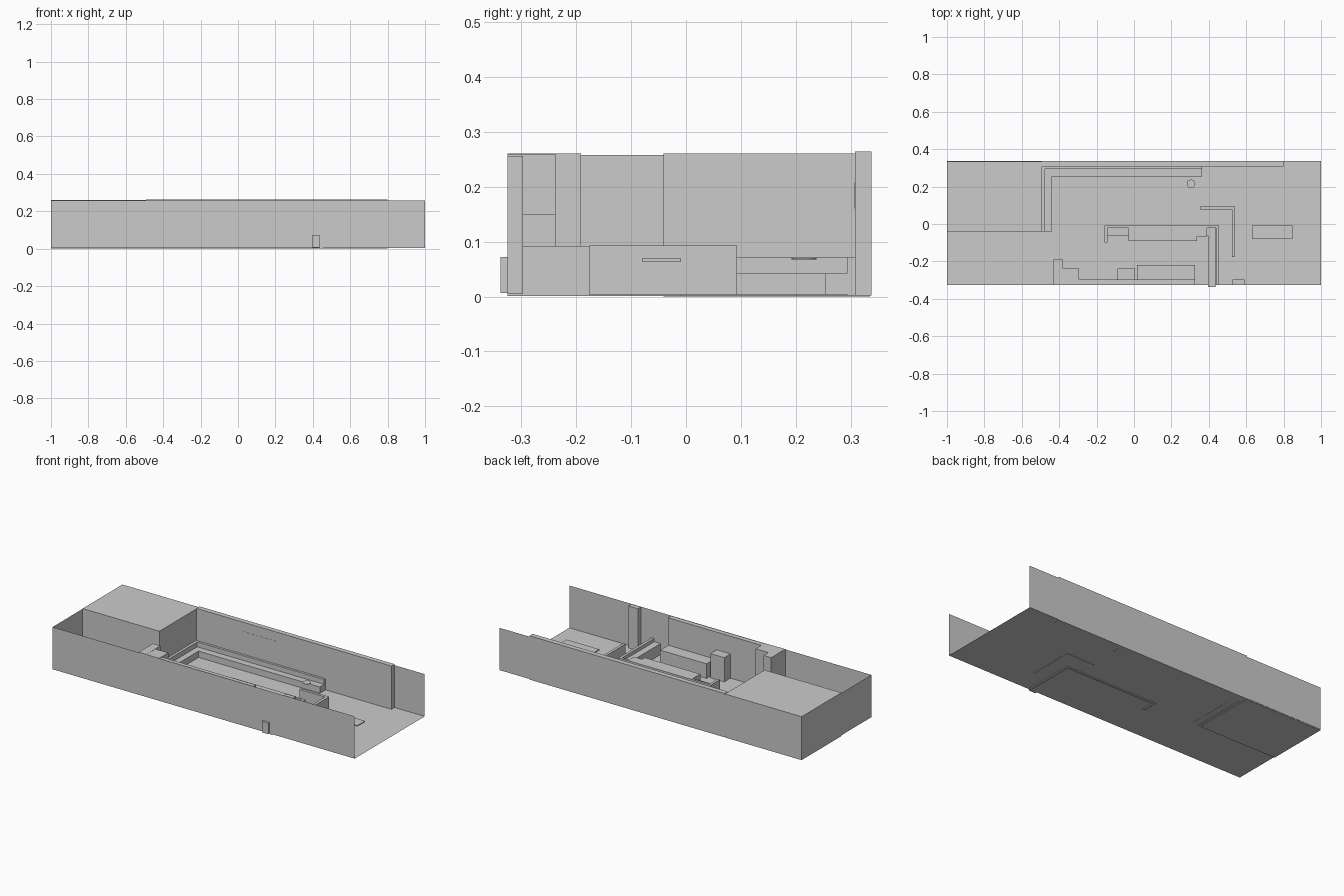
import bpy, bmesh
from mathutils import Vector

if "Cube" in bpy.data.objects:
    bpy.data.objects.remove(bpy.data.objects["Cube"])


def finish(name, bm):
    bmesh.ops.recalc_face_normals(bm, faces=bm.faces)
    mesh = bpy.data.meshes.new(name)
    bm.to_mesh(mesh)
    bm.free()
    obj = bpy.data.objects.new(name, mesh)
    bpy.context.collection.objects.link(obj)
    return obj


def prism(name, outline, z0, z1):
    """Extrude a flat floor-plan outline upwards."""
    bm = bmesh.new()
    face = bm.faces.new([bm.verts.new((x, y, z0)) for x, y in outline])
    out = bmesh.ops.extrude_face_region(bm, geom=[face])
    verts = [v for v in out["geom"] if isinstance(v, bmesh.types.BMVert)]
    bmesh.ops.translate(bm, verts=verts, vec=Vector((0, 0, z1 - z0)))
    # the source face survives the extrusion as the bottom cap
    return finish(name, bm)


def box(name, x0, x1, y0, y1, z0, z1):
    return prism(name, [(x0, y0), (x1, y0), (x1, y1), (x0, y1)], z0, z1)


def sheet(name, corners):
    bm = bmesh.new()
    bm.faces.new([bm.verts.new(c) for c in corners])
    return finish(name, bm)


FRONT, BACK, FLOOR, TOP = -0.325, 0.337, 0.005, 0.258

# Room shell: thin floor and three walls, open on the right and above
sheet("floor", [(-1, FRONT, FLOOR), (1, FRONT, FLOOR), (1, BACK, FLOOR), (-1, BACK, FLOOR)])
for name, (xa, ya), (xb, yb) in (
        ("front_wall", (-1, FRONT), (1, FRONT)),
        ("back_wall", (-1, BACK), (1, BACK)),
        ("left_wall", (-1, FRONT), (-1, BACK))):
    sheet(name, [(xa, ya, FLOOR), (xb, yb, FLOOR), (xb, yb, TOP), (xa, ya, TOP)])

# Closed room block at the back left
box("side_room", -1, -0.492, -0.041, 0.335, 0, 0.26)

# Thick wall lining with a flat screen
box("back_wall_lining", -0.492, 0.80, 0.308, 0.338, 0.002, 0.264)
box("wall_screen", -0.196, 0.037, 0.307, 0.309, 0.16, 0.208)

# L-shaped bench with backrest
prism("bench_backrest", [(-0.492, -0.041), (-0.476, -0.041), (-0.476, 0.294), (0.364, 0.294),
                         (0.364, 0.308), (-0.492, 0.308)], 0.002, 0.072)
prism("bench_seat", [(-0.476, -0.041), (-0.439, -0.041), (-0.439, 0.254), (0.364, 0.254),
                     (0.364, 0.294), (-0.476, 0.294)], 0.004, 0.043)

# Fittings along the front wall
box("tall_cabinet", -0.43, -0.38, FRONT, -0.191, FLOOR, 0.26)
box("wardrobe", -0.38, -0.295, FRONT, -0.238, FLOOR, 0.259)
box("front_wall_panel", -0.295, 0.327, FRONT, -0.297, FLOOR, 0.256)
box("display_case", -0.087, 0.006, FRONT, -0.238, FLOOR, 0.15)
box("low_counter", 0.017, 0.325, FRONT, -0.22, FLOOR, 0.092)
box("pillar", 0.527, 0.59, FRONT, -0.297, FLOOR, 0.256)

# Central bar: U-shaped partition, inner worktop, raised island
prism("bar_partition", [(-0.158, -0.098), (-0.142, -0.098), (-0.142, -0.022), (0.438, -0.022),
                        (0.438, FRONT), (0.454, FRONT), (0.454, -0.009), (-0.158, -0.009)],
      0.001, 0.092)
prism("bar_worktop", [(-0.142, -0.062), (0.396, -0.062), (0.396, -0.338), (0.437, -0.338),
                      (0.437, -0.022), (-0.142, -0.022)], 0.006, 0.072)
prism("bar_island", [(-0.03, -0.092), (0.337, -0.092), (0.337, -0.066), (0.39, -0.066),
                     (0.39, -0.008), (-0.03, -0.008)], FLOOR, 0.093)

# L-shaped low partition
prism("low_partition", [(0.353, 0.077), (0.523, 0.077), (0.523, -0.176), (0.539, -0.176),
                        (0.539, 0.093), (0.353, 0.093)], 0.003, 0.093)

# Thin table tops
box("table_top", 0.63, 0.847, -0.08, -0.009, 0.063, 0.069)
bpy.ops.mesh.primitive_cylinder_add(vertices=32, radius=0.0225, depth=0.003,
                                    location=(0.305, 0.215, 0.0685))
bpy.context.object.name = "round_table_top"
bpy.ops.object.shade_smooth_by_angle()
